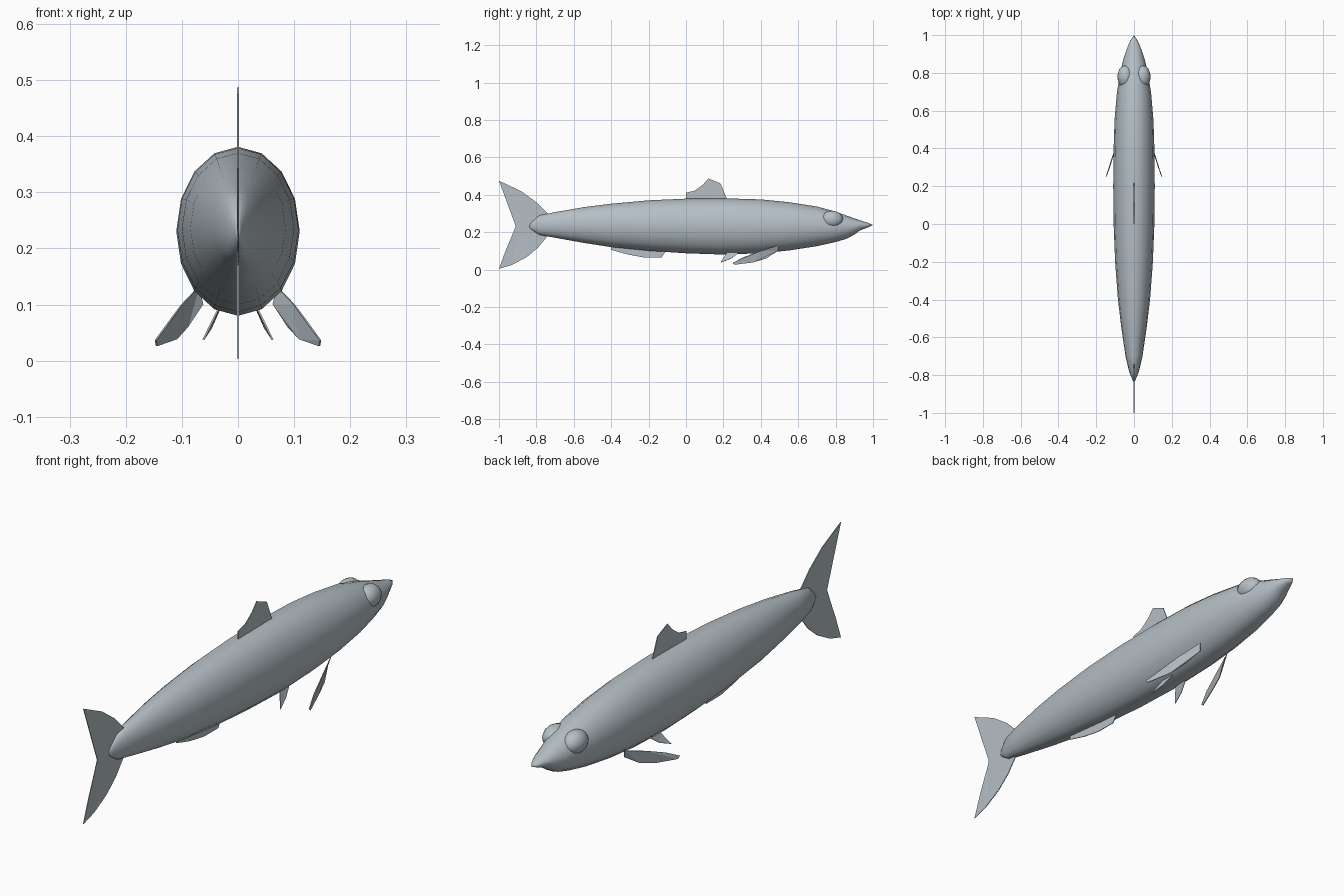
import bpy
import bmesh
from math import cos, sin, pi, radians

cube = bpy.data.objects.get("Cube")
if cube:
    bpy.data.objects.remove(cube, do_unlink=True)

# One silvery skin colour for the whole fish
skin = bpy.data.materials.new("silver blue skin")
skin.use_nodes = True
SKIN_COLOUR = (0.46, 0.52, 0.56, 1)
skin.diffuse_color = SKIN_COLOUR
skin.node_tree.nodes["Principled BSDF"].inputs["Base Color"].default_value = SKIN_COLOUR


def finish(bm, name):
    """Turn a bmesh into a named, coloured object in the scene."""
    bmesh.ops.recalc_face_normals(bm, faces=bm.faces[:])
    mesh = bpy.data.meshes.new(name)
    bm.to_mesh(mesh)
    bm.free()
    mesh.materials.append(skin)
    obj = bpy.data.objects.new(name, mesh)
    bpy.context.collection.objects.link(obj)
    return obj


def shade_smooth(obj, angle):
    bpy.ops.object.select_all(action="DESELECT")
    obj.select_set(True)
    bpy.context.view_layer.objects.active = obj
    bpy.ops.object.shade_smooth_by_angle(angle=radians(angle))


def loft(name, stations, tail_tip, nose_tip, sides=16):
    """Join oval rings given as (y, top, bottom, half width), closed by points."""
    bm = bmesh.new()
    rings = []
    for y, top, bottom, width in stations:
        middle, height = (top + bottom) / 2, (top - bottom) / 2
        rings.append([bm.verts.new((width * cos(2 * pi * i / sides), y,
                                    middle + height * sin(2 * pi * i / sides)))
                      for i in range(sides)])
    tail, nose = bm.verts.new(tail_tip), bm.verts.new(nose_tip)
    for i in range(sides):
        j = (i + 1) % sides
        for a, b in zip(rings, rings[1:]):
            bm.faces.new((a[i], a[j], b[j], b[i]))
        bm.faces.new((rings[0][j], rings[0][i], tail))
        bm.faces.new((rings[-1][i], rings[-1][j], nose))
    return finish(bm, name)


def fin(name, outline, thickness=0.003):
    """Thin plate bounded by an outline of 3D points."""
    bm = bmesh.new()
    face = bm.faces.new([bm.verts.new(p) for p in outline])
    bmesh.ops.triangulate(bm, faces=[face])
    obj = finish(bm, name)
    solid = obj.modifiers.new("thickness", "SOLIDIFY")
    solid.thickness = thickness
    solid.offset = 0
    return obj


def middle_fin(name, outline):
    return fin(name, [(0, y, z) for y, z in outline])


def paired_fin(name, outline):
    for side, sign in (("left", 1), ("right", -1)):
        fin(side + "_" + name, [(sign * x, y, z) for x, y, z in outline])


# Body: slender oval hull, blunt at the tail and pointed at the snout
body = loft("body", [
    (-.83, .25, .215, .006),
    (-.785, .29, .185, .025),
    (-.7, .307, .17, .045),
    (-.55, .333, .143, .067),
    (-.4, .352, .12, .085),
    (-.2, .37, .1, .1),
    (0, .379, .087, .108),
    (.2, .381, .08, .11),
    (.4, .375, .087, .108),
    (.55, .36, .102, .103),
    (.7, .337, .125, .09),
    (.8, .31, .147, .073),
    (.86, .288, .165, .06),
    (.905, .272, .19, .046),
    (.93, .263, .209, .037),
    (.97, .251, .224, .02),
], (0, -.84, .232), (0, 1, .238))
shade_smooth(body, 50)

# Eyes: shallow bulges on the sides of the head
for side, sign in (("left", 1), ("right", -1)):
    bpy.ops.mesh.primitive_uv_sphere_add(segments=16, ring_count=10, radius=1,
                                         location=(sign * .045, .78, .268))
    eye = bpy.context.object
    eye.name = side + "_eye"
    eye.scale = (.043, .06, .046)
    eye.data.materials.append(skin)
    shade_smooth(eye, 60)

# Tail fin: forked crescent
middle_fin("tail_fin", [
    (-.74, .3), (-.8, .36), (-.88, .418), (-1, .475),
    (-.965, .38), (-.935, .3), (-.908, .237),
    (-.935, .17), (-.965, .1), (-1, .004),
    (-.93, .025), (-.85, .068), (-.79, .118), (-.74, .18),
])

# Dorsal and anal fins on the centre line
middle_fin("dorsal_fin", [
    (0, .37), (0, .411), (.045, .421), (.09, .453),
    (.12, .487), (.185, .46), (.222, .37),
])
middle_fin("anal_fin", [
    (-.4, .13), (-.4, .105), (-.31, .08), (-.22, .064),
    (-.13, .064), (-.108, .1),
])

# Pectoral fins: long blades swept back, out and down
paired_fin("pectoral_fin", [
    (.07, .5, .132), (.063, .49, .1), (.09, .43, .06),
    (.11, .36, .038), (.145, .26, .026), (.147, .25, .036),
    (.125, .31, .066), (.1, .4, .1),
])

# Pelvic fins: small triangles under the belly
paired_fin("pelvic_fin", [
    (.033, .285, .092), (.048, .24, .058), (.062, .185, .037),
    (.035, .22, .092),
])
